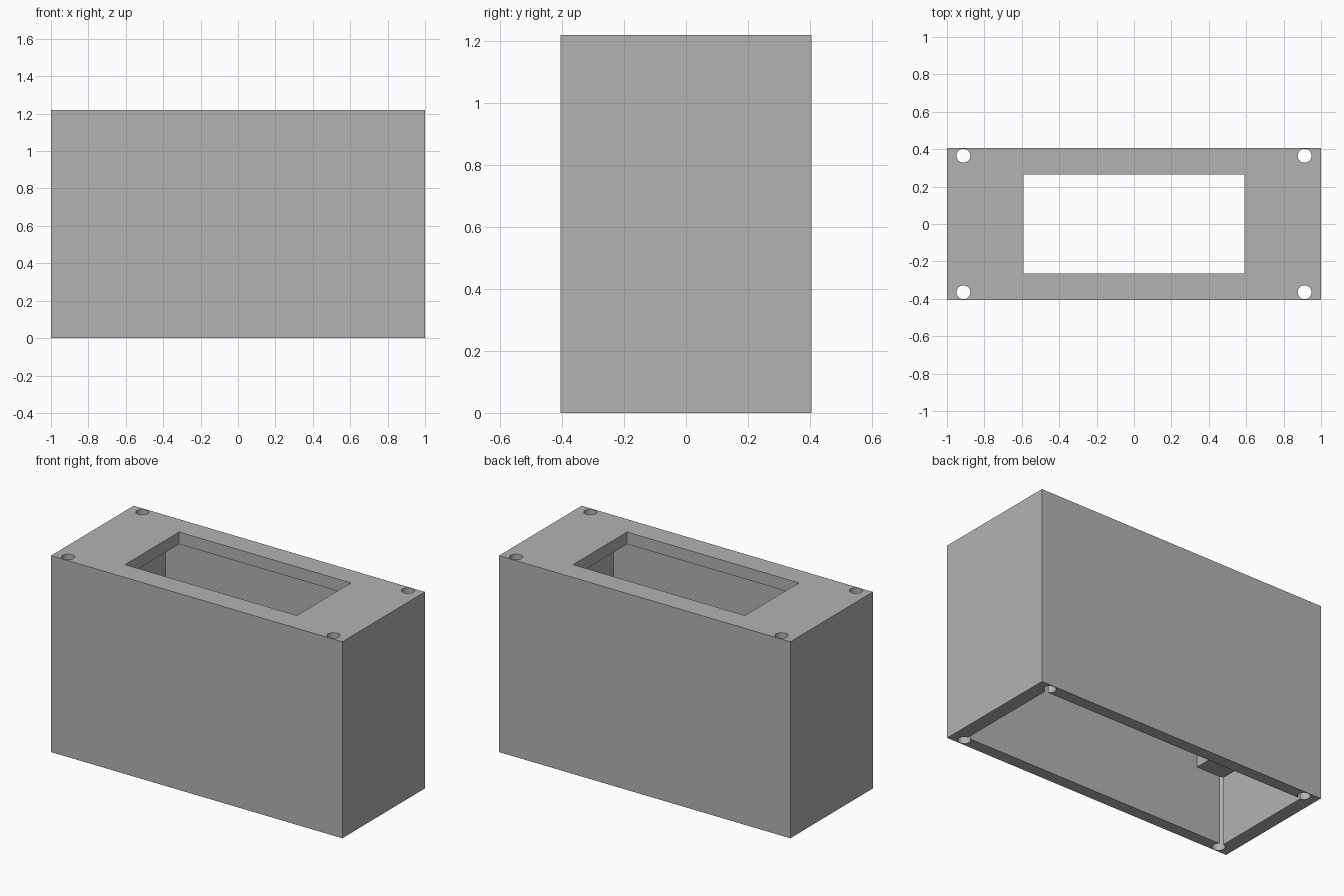
import bpy

cube = bpy.data.objects.get("Cube")
if cube:
    bpy.data.objects.remove(cube, do_unlink=True)

WIDTH, DEPTH, HEIGHT = 2.0, 0.81, 1.22
PLATE = 0.075        # top plate thickness
LEDGE_Z = 0.425      # underside of the thick upper end walls
INNER_Y = 0.332      # half depth of the cavity
HOLE_X, HOLE_Y, HOLE_R = 0.912, 0.365, 0.037

grey = bpy.data.materials.new("plain_grey")
grey.use_nodes = True
colour = (0.45, 0.45, 0.45, 1)
grey.diffuse_color = colour
grey.node_tree.nodes["Principled BSDF"].inputs["Base Color"].default_value = colour


def box(name, half_x, half_y, z0, z1):
    """Box centred on the z axis between two heights."""
    bpy.ops.mesh.primitive_cube_add(size=1, location=(0, 0, (z0 + z1) / 2))
    ob = bpy.context.object
    ob.name = name
    ob.scale = (2 * half_x, 2 * half_y, z1 - z0)
    bpy.ops.object.transform_apply(location=True, rotation=False, scale=True)
    return ob


def cut(target, cutter):
    """Subtract the cutter from the target, then discard it."""
    cutter.hide_render = True
    mod = target.modifiers.new("cut", "BOOLEAN")
    mod.operation = "DIFFERENCE"
    mod.solver = "EXACT"
    mod.object = cutter
    bpy.context.view_layer.objects.active = target
    bpy.ops.object.modifier_apply(modifier=mod.name)
    bpy.data.objects.remove(cutter, do_unlink=True)


# Outer casing
casing = box("casing", WIDTH / 2, DEPTH / 2, 0, HEIGHT)

# Wide lower cavity, narrower upper cavity and window in the top plate
cut(casing, box("lower_cavity", 0.915, INNER_Y, -0.1, LEDGE_Z))
cut(casing, box("upper_cavity", 0.73, INNER_Y, LEDGE_Z - 0.1, HEIGHT - PLATE))
cut(casing, box("top_window", 0.59, 0.265, HEIGHT - PLATE - 0.1, HEIGHT + 0.1))

# Screw holes running the full height of each corner
for sx in (-1, 1):
    for sy in (-1, 1):
        bpy.ops.mesh.primitive_cylinder_add(
            vertices=32, radius=HOLE_R, depth=HEIGHT + 0.4,
            location=(sx * HOLE_X, sy * HOLE_Y, HEIGHT / 2))
        cut(casing, bpy.context.object)

casing.data.materials.clear()
casing.data.materials.append(grey)
for poly in casing.data.polygons:
    poly.material_index = 0

# Smooth hole walls, crisp edges elsewhere
bpy.ops.object.select_all(action="DESELECT")
casing.select_set(True)
bpy.context.view_layer.objects.active = casing
bpy.ops.object.shade_smooth_by_angle(angle=0.5)
